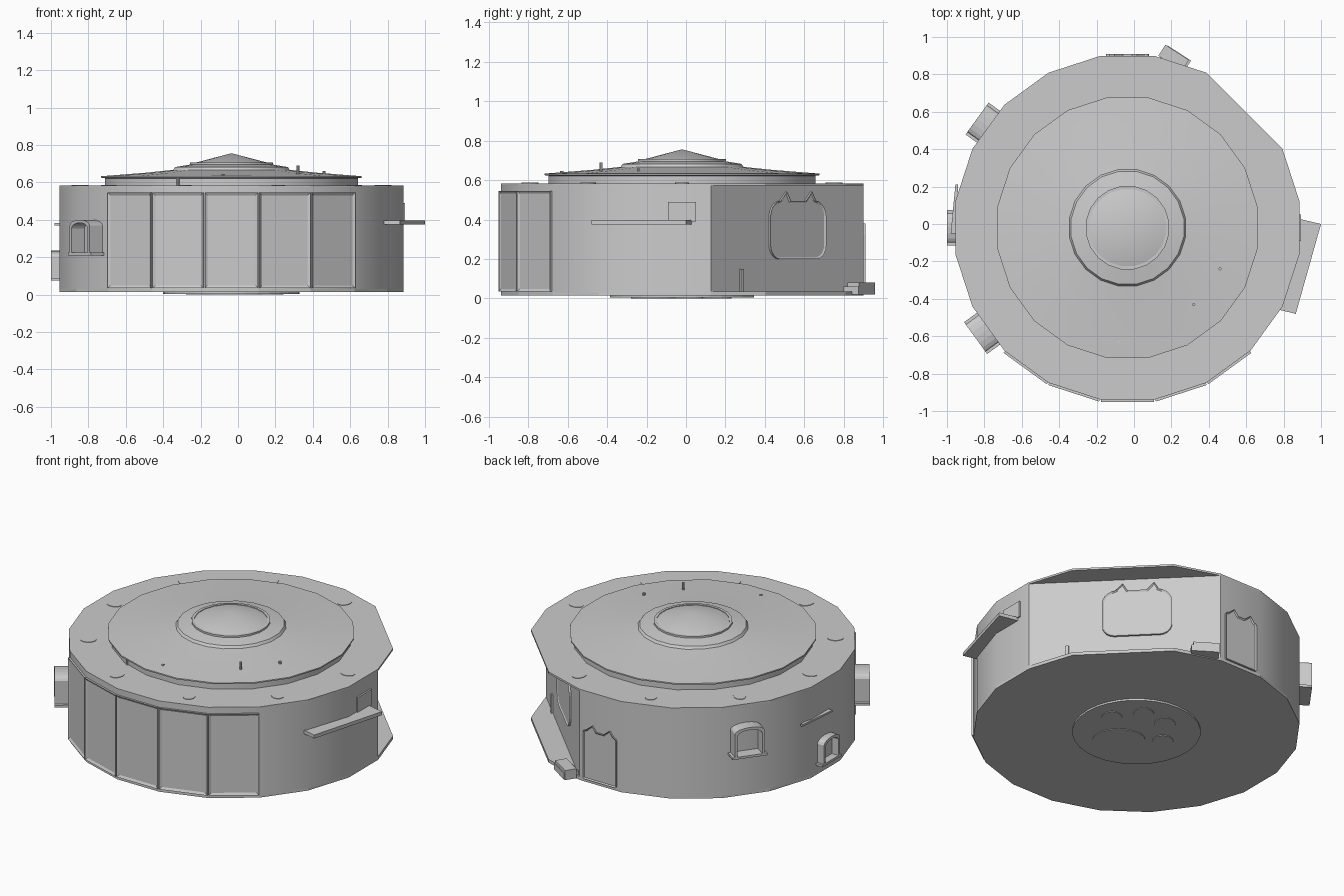
import bpy, bmesh
from math import cos, sin, pi, radians
from mathutils import Matrix, Vector

cube = bpy.data.objects.get("Cube")
if cube:
    bpy.data.objects.remove(cube)

CENTRE = Vector((-0.035, -0.02, 0))
R = 0.93
FACE = R * cos(radians(9))      # distance from centre to a flat wall face

grey = bpy.data.materials.new("plain grey")
grey.use_nodes = True
grey.diffuse_color = (0.6, 0.6, 0.6, 1)
grey.node_tree.nodes["Principled BSDF"].inputs["Base Color"].default_value = (0.6, 0.6, 0.6, 1)


def finish(name, bm, matrix=None, smooth=False):
    bmesh.ops.recalc_face_normals(bm, faces=bm.faces)
    mesh = bpy.data.meshes.new(name)
    bm.to_mesh(mesh)
    bm.free()
    mesh.materials.append(grey)
    obj = bpy.data.objects.new(name, mesh)
    bpy.context.collection.objects.link(obj)
    if matrix:
        obj.matrix_world = matrix
    if smooth:
        bpy.ops.object.select_all(action='DESELECT')
        obj.select_set(True)
        bpy.context.view_layer.objects.active = obj
        bpy.ops.object.shade_smooth_by_angle(angle=radians(30))
    return obj


def prism(name, points, depth, matrix, inset=0, sink=0, smooth=False):
    """Extrude a flat outline along local z, optionally with a sunk panel."""
    bm = bmesh.new()
    base = bm.faces.new([bm.verts.new((p[0], p[1], 0)) for p in points])
    ext = bmesh.ops.extrude_face_region(bm, geom=[base])["geom"]
    bmesh.ops.translate(bm, vec=(0, 0, depth),
                        verts=[v for v in ext if isinstance(v, bmesh.types.BMVert)])
    bmesh.ops.recalc_face_normals(bm, faces=bm.faces)
    if inset:
        front = [f for f in ext if isinstance(f, bmesh.types.BMFace)]
        bmesh.ops.inset_region(bm, faces=front, thickness=inset, depth=-sink)
    return finish(name, bm, matrix, smooth)


def on_wall(angle, dist=FACE, shift=0):
    """Local x runs along the wall, y is up, z points outward."""
    a = radians(angle)
    out, along = Vector((cos(a), sin(a), 0)), Vector((-sin(a), cos(a), 0))
    m = Matrix((along, (0, 0, 1), out)).transposed().to_4x4()
    m.translation = CENTRE + out * dist + along * shift
    return m


def at(x, y, z, turn=0):
    return Matrix.Translation((x, y, z)) @ Matrix.Rotation(radians(turn), 4, 'Z')


def rect(w, z0, z1):
    return [(-w / 2, z0), (w / 2, z0), (w / 2, z1), (-w / 2, z1)]


def arc(cx, cy, rx, ry, a0, a1, n):
    step = (a1 - a0) / n
    return [(cx + rx * cos(radians(a0 + i * step)),
             cy + ry * sin(radians(a0 + i * step))) for i in range(n + 1)]


def oval(rx, ry, n=16):
    return arc(0, 0, rx, ry, 0, 360, n)[:-1]


def polygon(skipped, radius=R):
    return [(radius * cos(radians(a)), radius * sin(radians(a)))
            for a in range(9, 360, 18) if a not in skipped]


# Main drum: twenty sides, one corner cut back under the rim
prism("wall", polygon((27, 45, 63)), 0.545, at(*CENTRE.xy, 0.03), smooth=True)
prism("roof_rim", polygon((45,)), 0.012, at(*CENTRE.xy, 0.572))
prism("base_plate", polygon((45,)), 0.02, at(*CENTRE.xy, 0.015))

# Stepped dome turned around the centre
profile = [(0.685, 0.58), (0.685, 0.622), (0.705, 0.625), (0.705, 0.633), (0.46, 0.652),
           (0.315, 0.667), (0.305, 0.682), (0.225, 0.695), (0.225, 0.706),
           (0.208, 0.706), (0.208, 0.702), (0.0, 0.756)]
bm = bmesh.new()
rings = []
for r, z in profile:
    sides = 20
    rings.append([bm.verts.new((r * cos(radians(9 + i * 360 / sides)),
                                r * sin(radians(9 + i * 360 / sides)), z))
                  for i in range(sides)] if r else [bm.verts.new((0, 0, z))])
for low, high in zip(rings, rings[1:]):
    for i in range(20):
        j = (i + 1) % 20
        if len(high) == 1:
            bm.faces.new((low[i], low[j], high[0]))
        else:
            bm.faces.new((low[i], low[j], high[j], high[i]))
bm.faces.new(rings[0][::-1])
finish("stepped_dome", bm, at(*CENTRE.xy, 0), smooth=True)

# Sunk front panels
for a in range(234, 307, 18):
    prism("front_panel", rect(0.285, 0.035, 0.545), 0.012, on_wall(a), 0.02, 0.008)


# Eared outlines for the large window and the back door
def eared(w, z0, z1, r_low, r_high, ear, ear_x):
    h = w / 2
    pts = arc(-h + r_low, z0 + r_low, r_low, r_low, 180, 270, 5)
    pts += arc(h - r_low, z0 + r_low, r_low, r_low, 270, 360, 5)
    pts += arc(h - r_high, z1 - r_high, r_high, r_high, 0, 90, 5)
    for x in (ear_x, -ear_x):
        pts += [(x + 0.035, z1), (x + 0.008, z1 + ear), (x - 0.035, z1)]
    return pts + arc(-h + r_high, z1 - r_high, r_high, r_high, 90, 180, 5)


prism("eared_window", eared(0.4, 0.2, 0.495, 0.07, 0.08, 0.045, 0.09), 0.012,
      on_wall(45, R * cos(radians(36)), 0.07), 0.01, 0.006)
prism("eared_back_door", eared(0.23, 0.035, 0.345, 0.01, 0.02, 0.035, 0.06), 0.01,
      on_wall(90), 0.008, 0.006)

# Arched hooded windows
for a, z0, z1, depth, w in ((216, 0.21, 0.4, 0.085, 0.18), (144, 0.28, 0.47, 0.075, 0.18),
                            (180, 0.075, 0.235, 0.046, 0.16)):
    h, rise, t = w / 2, 0.03, 0.016
    outer = [(h, z0)] + arc(0, z1 - rise, h, rise, 0, 180, 8) + [(-h, z0)]
    inner = [(-h + t, z0)] + arc(0, z1 - rise - t, h - t, rise, 180, 0, 8) + [(h - t, z0)]
    prism("window_hood", outer + inner, depth, on_wall(a))
    prism("window_sill", rect(w + 0.03, z0, z0 + 0.014), depth, on_wall(a))

# Side shelf with its small back board, and a narrow ledge opposite
prism("side_shelf", [(0.85, 0.035), (1.0, 0.0), (0.865, -0.48), (0.78, -0.46)],
      0.022, at(0, 0, 0.375))
prism("shelf_back_board", rect(0.14, 0.39, 0.49), 0.01, on_wall(0))
prism("narrow_ledge", [(-0.94, -0.05), (-0.94, 0.21), (-0.955, 0.21), (-0.98, -0.05)],
      0.012, at(0, 0, 0.37))

# Step by the back door and a small upright strip
for i, height in enumerate((0.06, 0.04)):
    prism("back_step", rect(0.15, -0.035, 0.035 + i * 0.02), height,
          at(0.212, 0.888 - i * 0.02, 0.02, -33))
prism("wall_strip", rect(0.02, 0.03, 0.15), 0.01, on_wall(45, R * cos(radians(36)), -0.33))

# Pins on the roof
for x, y, z in ((0.32, -0.43, 0.64), (-0.32, -0.64, 0.58), (-0.08, -0.63, 0.62), (0.46, -0.24, 0.635)):
    prism("roof_pin", oval(0.008, 0.008, 8), 0.05 if abs(x) == 0.32 else 0.025, at(x, y, z))

# Flat pads around the rim
for a in range(0, 360, 36):
    if a != 36:
        p = CENTRE + Vector((cos(radians(a)), sin(radians(a)), 0)) * 0.81
        prism("rim_pad", oval(0.045, 0.035), 0.003, at(p.x, p.y, 0.584, a))

# Paw medallion under the base
prism("base_medallion", oval(0.365, 0.365, 32), 0.015, at(*CENTRE.xy, 0.004))
side, up = Vector((-0.77, 0.64, 0)), Vector((0.64, 0.77, 0))
for u, v, rx, ry in ((-0.1, -0.08, 0.15, 0.12), (-0.14, 0.16, 0.06, 0.08), (0.04, 0.2, 0.06, 0.08),
                     (0.16, 0.09, 0.06, 0.08), (0.15, -0.1, 0.06, 0.07)):
    p = CENTRE + side * u + up * v
    prism("paw_pad", oval(rx, ry, 20), 0.006, at(p.x, p.y, 0, 140))
